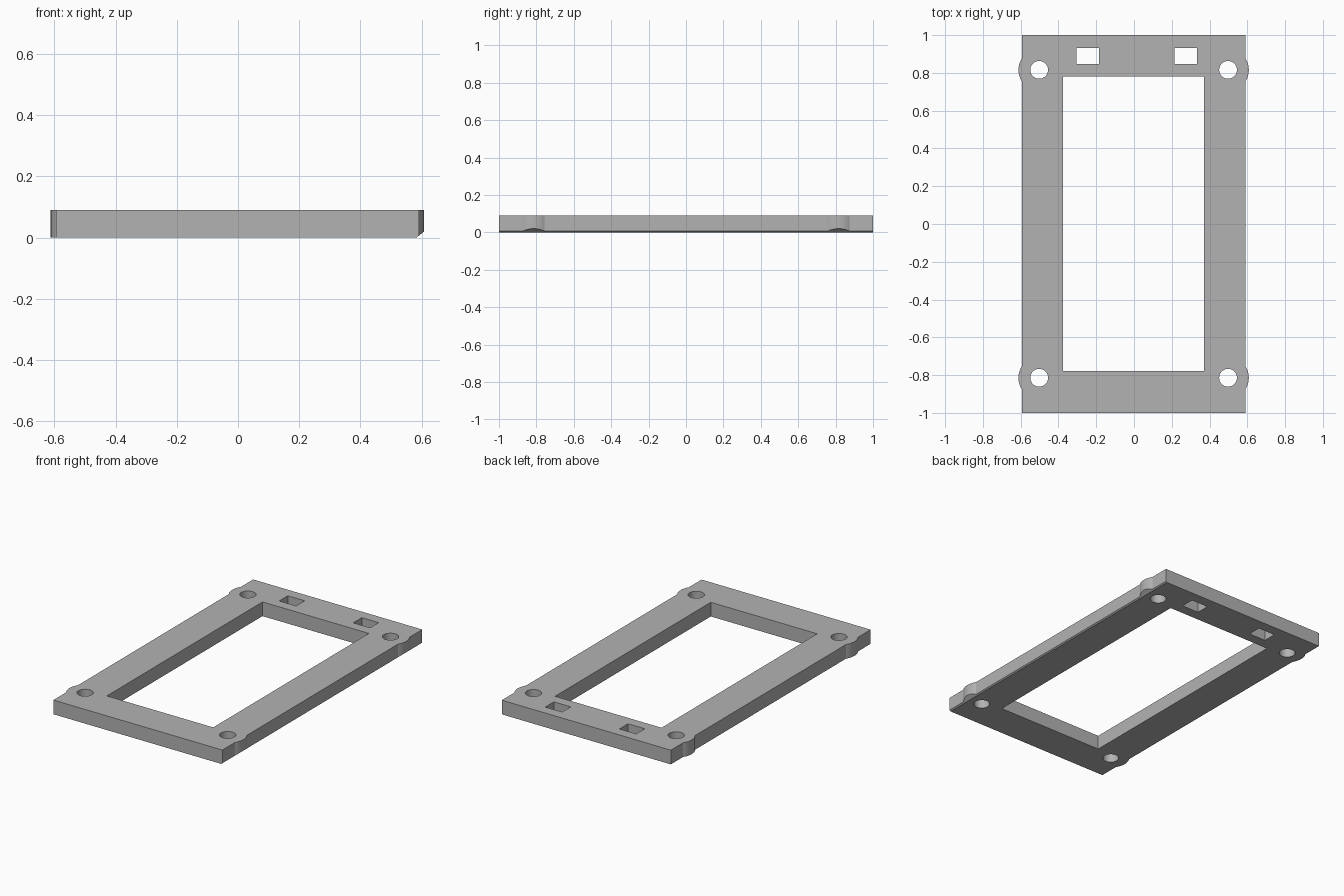
import bpy
import bmesh
from mathutils import Vector

cube = bpy.data.objects.get("Cube")
if cube:
    bpy.data.objects.remove(cube, do_unlink=True)

HEIGHT = 0.09

grey = bpy.data.materials.new("plain_grey")
grey.use_nodes = True
GREY = (0.45, 0.45, 0.45, 1)
grey.diffuse_color = GREY
grey.node_tree.nodes["Principled BSDF"].inputs["Base Color"].default_value = GREY


def add_object(name, bm):
    mesh = bpy.data.meshes.new(name)
    bmesh.ops.recalc_face_normals(bm, faces=bm.faces)
    bm.to_mesh(mesh)
    bm.free()
    mesh.materials.append(grey)
    obj = bpy.data.objects.new(name, mesh)
    bpy.context.collection.objects.link(obj)
    return obj


def box(name, x0, x1, y0, y1, z0, z1):
    bm = bmesh.new()
    bmesh.ops.create_cube(bm, size=1)
    bmesh.ops.scale(bm, vec=(x1 - x0, y1 - y0, z1 - z0), verts=bm.verts)
    bmesh.ops.translate(bm, vec=((x0 + x1) / 2, (y0 + y1) / 2, (z0 + z1) / 2), verts=bm.verts)
    return add_object(name, bm)


def cylinder(name, x, y, radius, z0, z1):
    bm = bmesh.new()
    bmesh.ops.create_cone(bm, cap_ends=True, segments=48, radius1=radius,
                          radius2=radius, depth=z1 - z0)
    bmesh.ops.translate(bm, vec=(x, y, (z0 + z1) / 2), verts=bm.verts)
    return add_object(name, bm)


def prism(name, profile, y0, y1):
    bm = bmesh.new()
    face = bm.faces.new([bm.verts.new((x, y0, z)) for x, z in profile])
    side = bmesh.ops.extrude_face_region(bm, geom=[face])["geom"]
    moved = [v for v in side if isinstance(v, bmesh.types.BMVert)]
    bmesh.ops.translate(bm, vec=Vector((0, y1 - y0, 0)), verts=moved)
    return add_object(name, bm)


def combine(target, tool, operation):
    tool.hide_render = True
    bpy.context.view_layer.objects.active = target
    mod = target.modifiers.new(operation.lower(), "BOOLEAN")
    mod.operation = operation
    mod.solver = "EXACT"
    mod.object = tool
    bpy.ops.object.modifier_apply(modifier=mod.name)
    bpy.data.objects.remove(tool, do_unlink=True)


# Rectangular plate with a rounded boss around each screw hole
frame = box("frame_plate", -0.594, 0.591, -1, 1, 0, HEIGHT)
corners = [(x, y) for x in (-0.502, 0.498) for y in (-0.814, 0.816)]
for x, y in corners:
    combine(frame, cylinder("boss", x, y, 0.11, 0, HEIGHT), "UNION")

# Central opening
combine(frame, box("opening", -0.375, 0.371, -0.778, 0.781, -0.1, 0.2), "DIFFERENCE")

# Screw holes
for x, y in corners:
    combine(frame, cylinder("screw_hole", x, y, 0.047, -0.1, 0.2), "DIFFERENCE")

# Two rectangular slots near the back edge
for x in (-0.245, 0.274):
    combine(frame, box("slot", x - 0.059, x + 0.059, 0.847, 0.933, -0.1, 0.2), "DIFFERENCE")

# Chamfer under the left long edge
combine(frame, prism("chamfer", [(0.558, -0.02), (0.658, 0.06), (0.658, -0.02)], -1.1, 1.1),
        "DIFFERENCE")

# Smooth round walls, crisp edges
bpy.ops.object.select_all(action="DESELECT")
frame.select_set(True)
bpy.context.view_layer.objects.active = frame
bpy.ops.object.shade_smooth_by_angle(angle=0.5)
